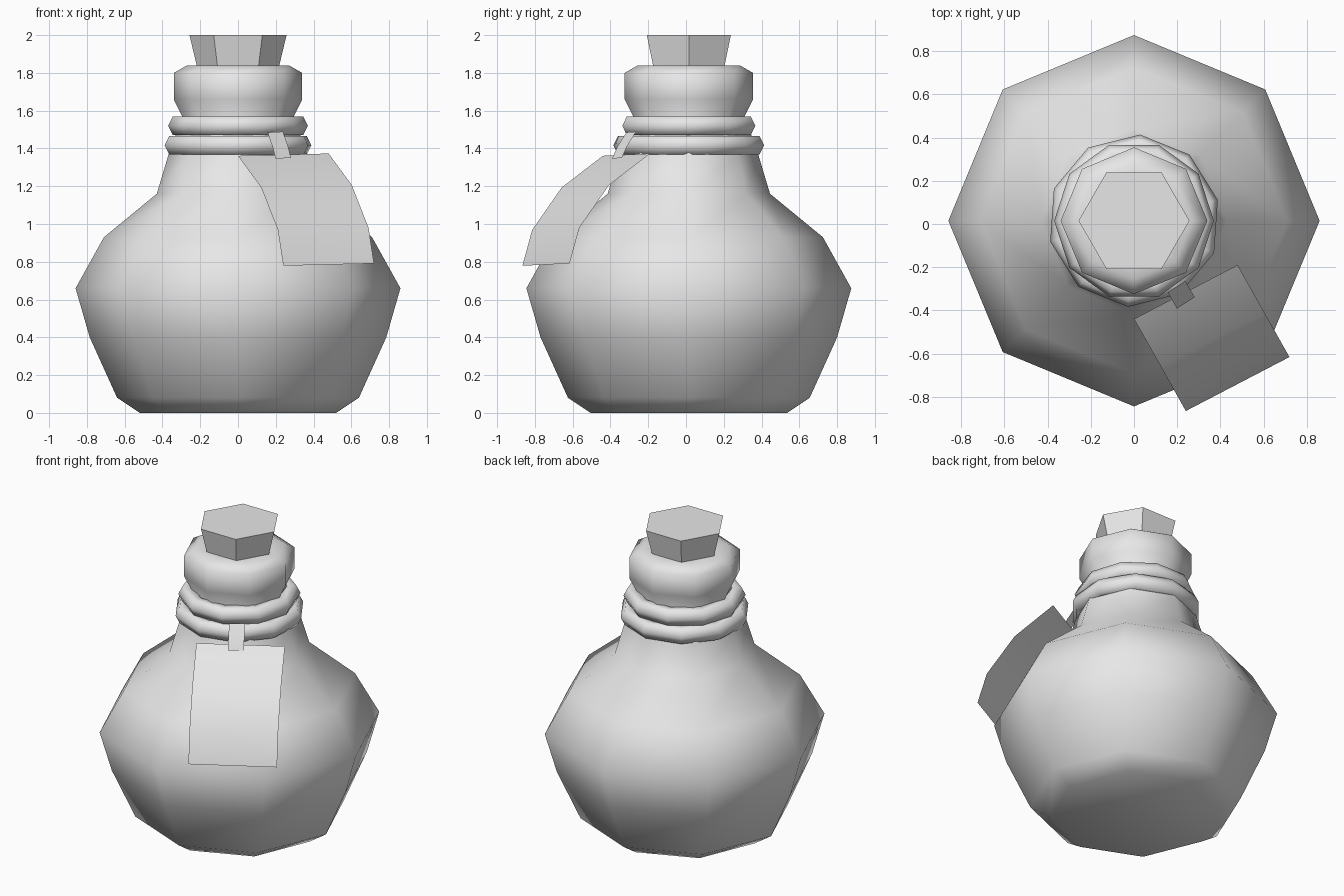
import bpy, bmesh, math
from mathutils import Vector

if "Cube" in bpy.data.objects:
    bpy.data.objects.remove(bpy.data.objects["Cube"], do_unlink=True)

grey = bpy.data.materials.new("plain_grey")
grey.use_nodes = True
grey.diffuse_color = (0.8, 0.8, 0.8, 1)
grey.node_tree.nodes["Principled BSDF"].inputs["Base Color"].default_value = (0.8, 0.8, 0.8, 1)

AXIS_Y = 0.015


def finish(bm, name, smooth):
    for f in bm.faces:
        f.smooth = smooth
    mesh = bpy.data.meshes.new(name)
    bm.to_mesh(mesh)
    bm.free()
    mesh.materials.append(grey)
    ob = bpy.data.objects.new(name, mesh)
    bpy.context.collection.objects.link(ob)
    return ob


def lathe(name, profile, sides, phase=0, closed=False, smooth=True):
    """Spin (radius, z) points into a solid; closed joins the profile into a ring."""
    bm = bmesh.new()
    rings = []
    for r, z in profile:
        angles = [math.radians(phase) + math.tau * i / sides for i in range(sides)]
        rings.append([bm.verts.new((r * math.cos(a), AXIS_Y + r * math.sin(a), z)) for a in angles])
    pairs = list(zip(rings, rings[1:]))
    if closed:
        pairs.append((rings[-1], rings[0]))
    else:
        bm.faces.new(rings[0])
        bm.faces.new(rings[-1])
    for low, high in pairs:
        for i in range(sides):
            j = (i + 1) % sides
            bm.faces.new((low[i], low[j], high[j], high[i]))
    bmesh.ops.recalc_face_normals(bm, faces=bm.faces)
    return finish(bm, name, smooth)


def ribbon(name, centre, width, path):
    """Thin sheet following (outward distance, z) points."""
    bm = bmesh.new()
    outward = Vector((0.49, -0.87, 0))
    half = Vector(width) / 2
    rows = []
    for dist, z in path:
        p = Vector((*centre, z)) + outward * dist
        rows.append((bm.verts.new(p - half), bm.verts.new(p + half)))
    for a, b in zip(rows, rows[1:]):
        bm.faces.new((a[0], b[0], b[1], a[1]))
    return finish(bm, name, True)


# Bottle with neck and rounded lip
lathe("bottle", [(0.52, 0), (0.64, 0.08), (0.785, 0.4), (0.86, 0.66), (0.71, 0.93),
                 (0.43, 1.16), (0.37, 1.36), (0.295, 1.57), (0.34, 1.66),
                 (0.34, 1.8), (0.27, 1.84), (0.19, 1.84)], 8)

# Two cord loops around the neck
for name, r, z, phase in (("upper_cord", 0.37, 1.52, 0), ("lower_cord", 0.40, 1.417, 14)):
    lathe(name, [(r - 0.025, z - 0.05), (r, z), (r - 0.025, z + 0.05),
                 (r - 0.08, z + 0.05), (r - 0.11, z), (r - 0.08, z - 0.05)],
          10, phase, closed=True)

# Tapered stopper
lathe("cork", [(0.19, 1.72), (0.257, 2.0)], 6, smooth=False)

# Hanging label and its strap
ribbon("label", (0.24, -0.315), (0.48, 0.25, 0.012),
       [(0, 1.367), (0.25, 1.2), (0.43, 0.975), (0.49, 0.785)])
ribbon("label_strap", (0.197, -0.29), (0.082, 0.052, 0.004),
       [(0, 1.487), (0.055, 1.41), (0.087, 1.348)])
